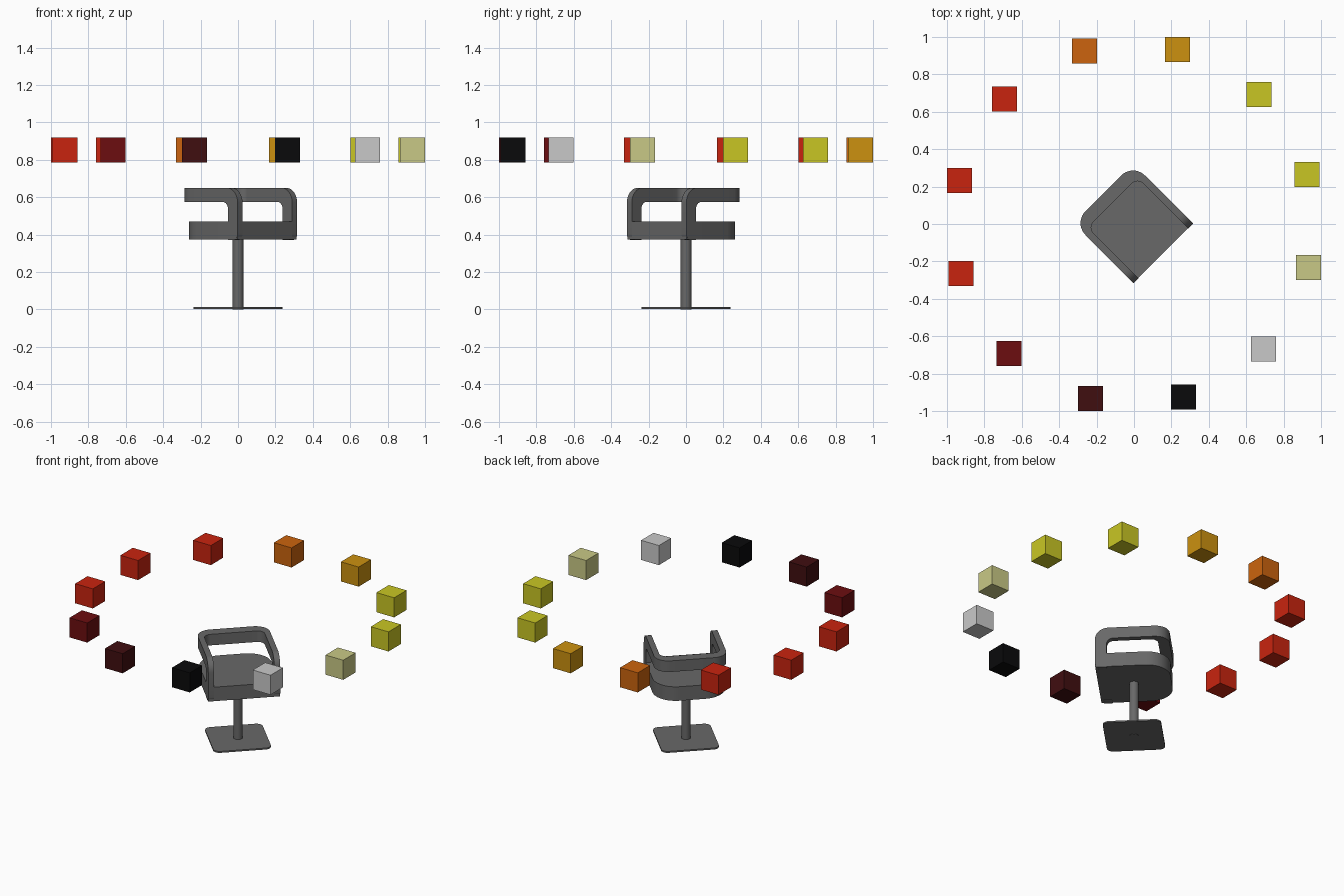
import bpy, bmesh
from math import sin, cos, tan, acos, radians, pi
from mathutils import Matrix, Vector

if "Cube" in bpy.data.objects:
    bpy.data.objects.remove(bpy.data.objects["Cube"], do_unlink=True)


def material(name, srgb):
    """Flat colour given as 8-bit display values, stored as linear."""
    lin = [((c / 255 + 0.055) / 1.055) ** 2.4 if c > 10 else c / 255 / 12.92 for c in srgb]
    m = bpy.data.materials.new(name)
    m.use_nodes = True
    m.diffuse_color = (*lin, 1)
    m.node_tree.nodes["Principled BSDF"].inputs["Base Color"].default_value = (*lin, 1)
    return m


def rounded(corners, steps=8):
    """Closed outline from (x, y, radius) corners, each rounded by an arc."""
    pts = []
    for i, (x, y, r) in enumerate(corners):
        p = Vector((x, y))
        if r == 0:
            pts.append(p)
            continue
        a = (Vector(corners[i - 1][:2]) - p).normalized()
        b = (Vector(corners[(i + 1) % len(corners)][:2]) - p).normalized()
        half = acos(max(-1, min(1, a.dot(b)))) / 2
        centre = p + (a + b).normalized() * r / sin(half)
        start, end = p + a * r / tan(half) - centre, p + b * r / tan(half) - centre
        sweep = pi - 2 * half
        for k in range(steps + 1):
            t = k / steps
            pts.append(centre + (start * sin((1 - t) * sweep) + end * sin(t * sweep)) / sin(sweep))
    return pts


def prism(name, outline, low, high, mat, upright=False):
    """Extrude an outline along z, or along y when upright; turned to face the chair's way."""
    bm = bmesh.new()
    place = (lambda p: (p.x, low, p.y)) if upright else (lambda p: (p.x, p.y, low))
    face = bm.faces.new([bm.verts.new(place(p)) for p in outline])
    out = bmesh.ops.extrude_face_region(bm, geom=[face])
    move = Vector((0, high - low, 0) if upright else (0, 0, high - low))
    bmesh.ops.translate(bm, vec=move, verts=[g for g in out["geom"] if isinstance(g, bmesh.types.BMVert)])
    bmesh.ops.recalc_face_normals(bm, faces=bm.faces)
    return finish(name, bm, mat, Matrix.Rotation(radians(-45), 4, "Z"))


def finish(name, bm, mat, matrix, smooth=True):
    mesh = bpy.data.meshes.new(name)
    bm.to_mesh(mesh)
    bm.free()
    mesh.transform(matrix)
    mesh.materials.append(mat)
    ob = bpy.data.objects.new(name, mesh)
    bpy.context.collection.objects.link(ob)
    if smooth:
        bpy.ops.object.select_all(action="DESELECT")
        ob.select_set(True)
        bpy.context.view_layer.objects.active = ob
        bpy.ops.object.shade_smooth_by_angle(angle=radians(35))
    return ob


# Chair: local +x is its front, local y its width
chair_grey = material("chair_grey", (104, 104, 104))
HALF, BACK, FRONT = 0.225, -0.232, 0.222
SEAT_LOW, SEAT_TOP, RAIL_LOW, RAIL_TOP = 0.375, 0.47, 0.575, 0.65
ARM_IN, JOIN = 0.188, -0.08

base = 0.18
prism("base_plate", rounded([(x, y, 0.04) for x, y in
      ((-base, -base), (base, -base), (base, base), (-base, base))]), 0.002, 0.012, chair_grey)

bm = bmesh.new()
bmesh.ops.create_cone(bm, cap_ends=True, segments=32, radius1=0.029, radius2=0.029, depth=SEAT_LOW + 0.01)
finish("pedestal_post", bm, chair_grey, Matrix.Translation((0, 0, (SEAT_LOW + 0.01) / 2)))

# Seat slab with broad rounded back corners
side = HALF - 0.001
prism("seat", rounded([(FRONT - 0.002, -side, 0), (FRONT - 0.002, side, 0),
                       (BACK, side, 0.145), (BACK, -side, 0.145)], 12),
      SEAT_LOW, SEAT_TOP, chair_grey)

# Back rail, a U in plan
prism("back_rail", rounded([(JOIN, HALF, 0), (BACK, HALF, 0.09), (BACK, -HALF, 0.09), (JOIN, -HALF, 0),
                            (JOIN, -ARM_IN, 0), (BACK + 0.07, -ARM_IN, 0.045),
                            (BACK + 0.07, ARM_IN, 0.045), (JOIN, ARM_IN, 0)], 10),
      RAIL_LOW, RAIL_TOP, chair_grey)

# Arms bend down at the front into posts that meet the seat
arm = rounded([(JOIN, RAIL_TOP, 0), (FRONT, RAIL_TOP, 0.08), (FRONT, SEAT_LOW - 0.003, 0.03),
               (0.15, SEAT_LOW - 0.003, 0), (0.15, RAIL_LOW, 0.04), (JOIN, RAIL_LOW, 0)])
for name, low, high in (("left_arm", ARM_IN, HALF), ("right_arm", -HALF, -ARM_IN)):
    prism(name, arm, low, high, chair_grey, upright=True)

# Ring of floating colour blocks, counter-clockwise from the front
red = material("red", (201, 36, 15))
yellow = material("yellow", (201, 198, 36))
ring = [material("black", (10, 10, 11)), material("light_grey", (201, 201, 201)),
        material("pale_yellow", (201, 201, 134)), yellow, yellow,
        material("gold", (204, 145, 16)), material("orange", (204, 100, 14)), red, red, red,
        material("dark_red", (108, 13, 16)), material("maroon", (64, 14, 16))]
for i, mat in enumerate(ring):
    angle = radians(-74 + 30 * i)
    bm = bmesh.new()
    bmesh.ops.create_cube(bm, size=0.133)
    finish(f"colour_block_{i + 1}", bm, mat,
           Matrix.Translation((0.962 * cos(angle), 0.962 * sin(angle), 0.852)), smooth=False)
